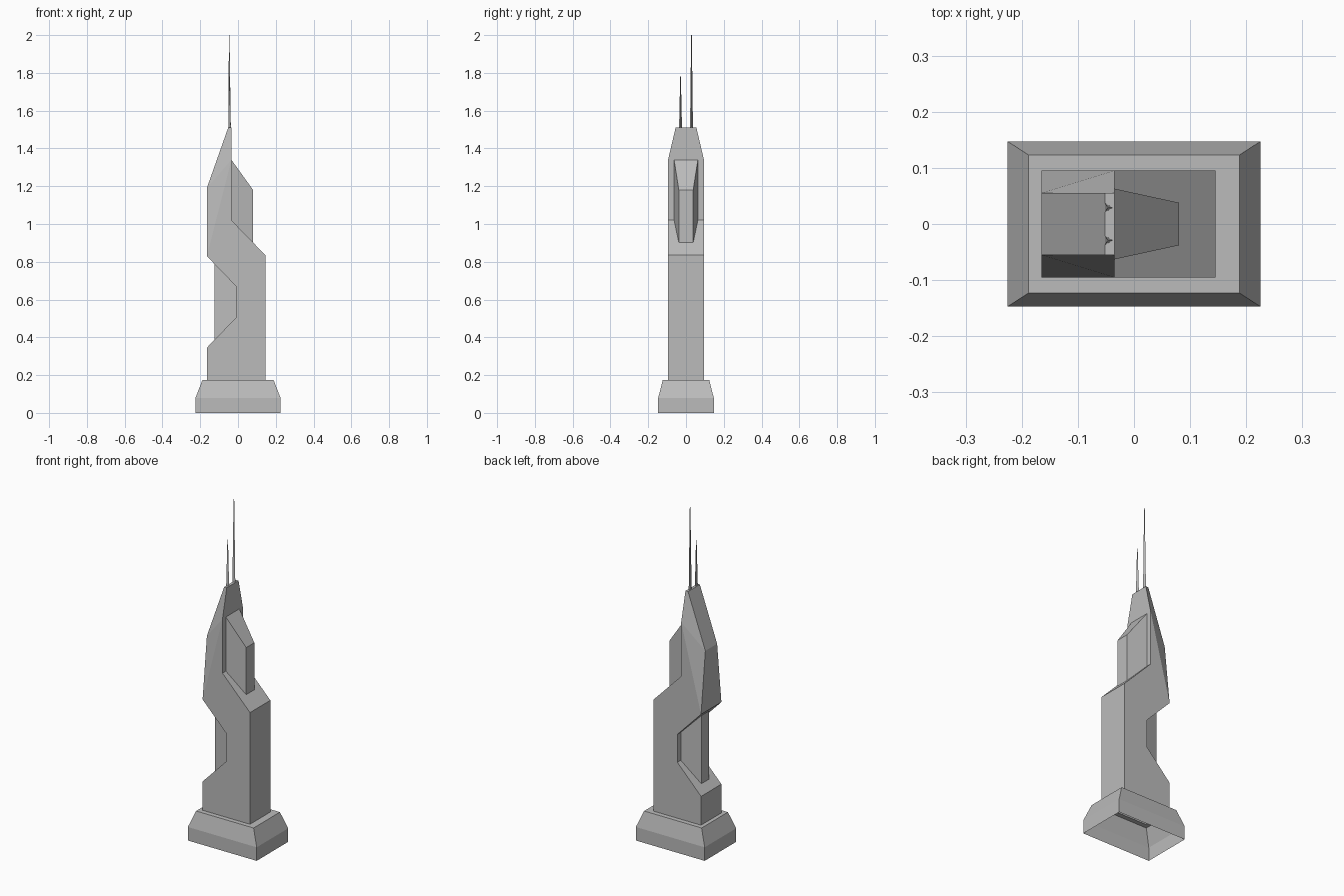
import bpy, bmesh

if "Cube" in bpy.data.objects:
    bpy.data.objects.remove(bpy.data.objects["Cube"], do_unlink=True)

grey = bpy.data.materials.new("stone_grey")
grey.use_nodes = True
colour = (0.5, 0.5, 0.5, 1)
grey.diffuse_color = colour
grey.node_tree.nodes["Principled BSDF"].inputs["Base Color"].default_value = colour


def finish(name, bm):
    bmesh.ops.remove_doubles(bm, verts=bm.verts, dist=0.0001)
    bmesh.ops.recalc_face_normals(bm, faces=bm.faces)
    mesh = bpy.data.meshes.new(name)
    bm.to_mesh(mesh)
    bm.free()
    mesh.materials.append(grey)
    obj = bpy.data.objects.new(name, mesh)
    bpy.context.collection.objects.link(obj)
    return obj


def face(bm, points):
    return bm.faces.new([bm.verts.new(p) for p in points])


HALF, TOP = 0.095, 0.055          # half depth of the shaft and of its tip
LEFT, RIGHT, MID, NOTCH = -0.165, 0.145, -0.035, -0.01
PLINTH = 0.175

# Plinth: open shell of stacked rectangles, closed by a ring around the shaft
bm = bmesh.new()
loops = []
for x0, x1, y, z in ((-0.225, 0.225, 0.147, 0), (-0.225, 0.225, 0.147, 0.08),
                     (-0.188, 0.188, 0.123, PLINTH), (LEFT, RIGHT, HALF, PLINTH)):
    loops.append([(x0, -y, z), (x1, -y, z), (x1, y, z), (x0, y, z)])
for low, high in zip(loops, loops[1:]):
    for i in range(4):
        j = (i + 1) % 4
        face(bm, [low[i], low[j], high[j], high[i]])
finish("plinth", bm)

# Shaft: notched side outline, bridged across, with tapered upper corners
outline = [(LEFT, PLINTH), (LEFT, 0.345), (NOTCH, 0.505), (NOTCH, 0.67), (LEFT, 0.83),
           (MID, 1.34), (MID, 1.02), (RIGHT, 0.835), (RIGHT, PLINTH)]
bm = bmesh.new()
shoulder, ridge, tip = (LEFT, 1.19), (-0.052, 1.51), (MID, 1.51)


def at(point, y):
    return (point[0], y, point[1])


for s in (-1, 1):
    y, t = s * HALF, s * TOP
    face(bm, [at(p, y) for p in outline])
    face(bm, [at(outline[4], y), at(shoulder, t), at(outline[5], y)])
    face(bm, [at(shoulder, t), at(ridge, t), at(tip, t), at(outline[5], y)])
spine = [(p, HALF) for p in outline[:5]]
spine += [(p, TOP) for p in (shoulder, ridge, tip)]
spine += [(p, HALF) for p in outline[5:]]
for (p, a), (q, b) in zip(spine, spine[1:]):
    face(bm, [at(p, -a), at(p, a), at(q, b), at(q, -b)])
finish("tower_shaft", bm)


# Tapered bays standing out of the two recesses
def bay(name, inner, outer):
    bm = bmesh.new()
    rings = []
    for x, y, low, high in (inner, outer):
        rings.append([(x, -y, low), (x, y, low), (x, y, high), (x, -y, high)])
    a, b = rings
    for i in (1, 2, 3):
        j = (i + 1) % 4
        face(bm, [a[i], a[j], b[j], b[i]])
    face(bm, b)
    finish(name, bm)


bay("upper_bay", (MID, 0.063, 1.02, 1.34), (0.08, 0.038, 0.9, 1.18))
bay("lower_bay", (NOTCH, 0.063, 0.505, 0.67), (-0.125, 0.035, 0.386, 0.789))

# Three-sided masts on the flat tip
for name, y, top in (("tall_mast", 0.029, 2.0), ("short_mast", -0.029, 1.78)):
    height = top - tip[1]
    bpy.ops.mesh.primitive_cone_add(vertices=3, radius1=0.009, radius2=0.002, depth=height,
                                    location=(-0.047, y, tip[1] + height / 2),
                                    rotation=(0, 0, -1.5708))
    mast = bpy.context.object
    mast.name = name
    mast.data.materials.append(grey)
